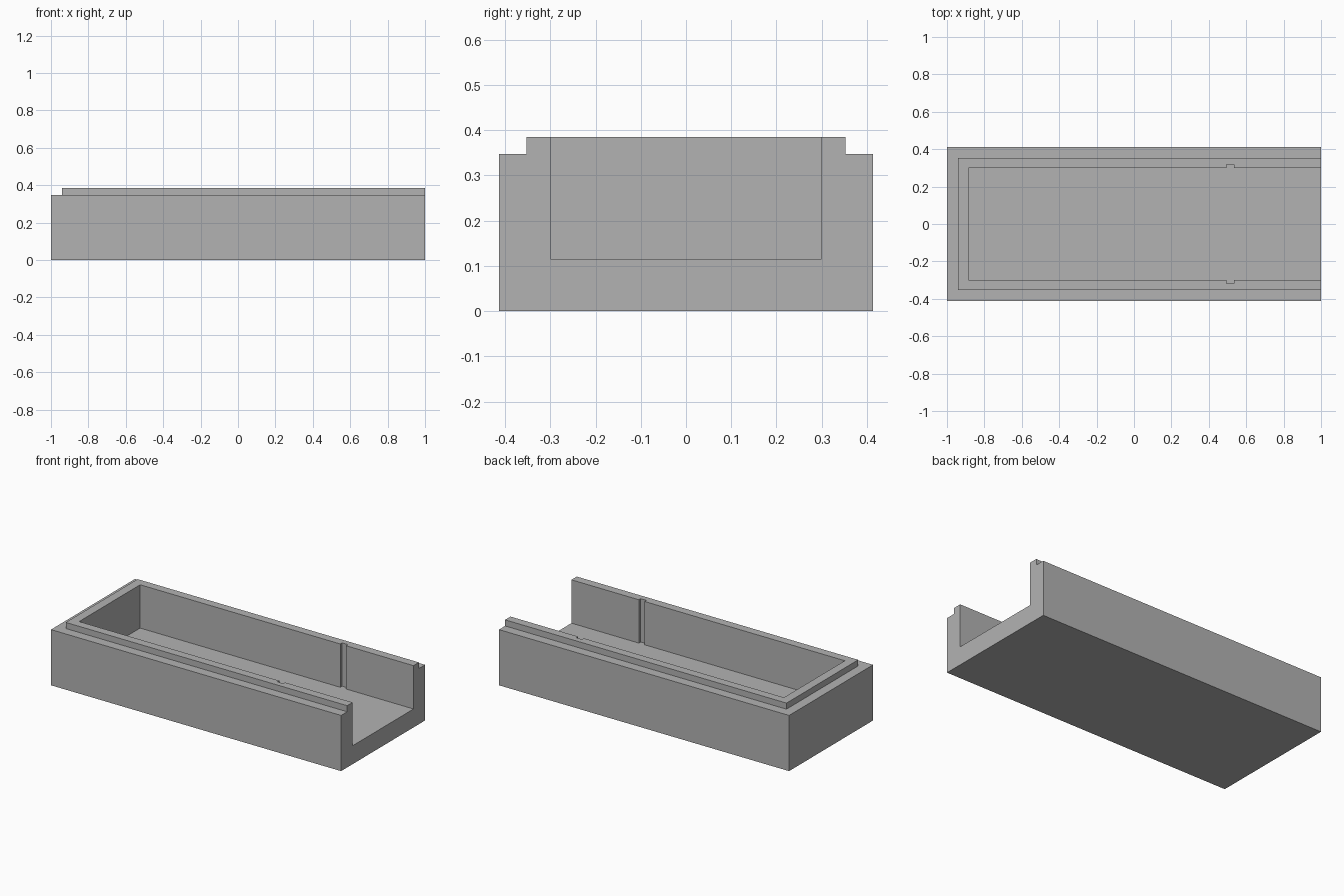
import bpy
import bmesh
from mathutils import Vector

default = bpy.data.objects.get("Cube")
if default:
    bpy.data.objects.remove(default, do_unlink=True)

HALF_WIDTH, HEIGHT = 0.413, 0.385
LIP_Y, LIP_X, LEDGE_Z = 0.353, -0.94, 0.347
WALL_Y, WALL_X, FLOOR_Z = 0.30, -0.885, 0.115
OVER = 0.1  # how far cutters reach past the body

grey = bpy.data.materials.new("plain grey")
grey.use_nodes = True
grey.diffuse_color = (0.45, 0.45, 0.45, 1)
grey.node_tree.nodes["Principled BSDF"].inputs["Base Color"].default_value = grey.diffuse_color


def box(name, low, high):
    low, high = Vector(low), Vector(high)
    bm = bmesh.new()
    bmesh.ops.create_cube(bm, size=1)
    for v in bm.verts:
        v.co = (low + high) / 2 + v.co * (high - low)
    mesh = bpy.data.meshes.new(name)
    bm.to_mesh(mesh)
    bm.free()
    mesh.materials.append(grey)
    obj = bpy.data.objects.new(name, mesh)
    bpy.context.collection.objects.link(obj)
    return obj


# Solid block, carved into an open-ended tray
tray = box("tray", (-1, -HALF_WIDTH, 0), (1, HALF_WIDTH, HEIGHT))

# Inner channel, open at the left end
top = HEIGHT + OVER
cutters = [box("channel_cutter", (WALL_X, -WALL_Y, FLOOR_Z), (1 + OVER, WALL_Y, top))]

# Ledge outside the raised lip, at the closed end
cutters.append(box("end_ledge_cutter", (-1 - OVER, -1, LEDGE_Z), (LIP_X, 1, top)))

for side, s in (("front", -1), ("back", 1)):
    # Ledge along each long side
    y = sorted((s * LIP_Y, s * (HALF_WIDTH + OVER)))
    cutters.append(box(side + "_ledge_cutter", (-1 - OVER, y[0], LEDGE_Z), (1 + OVER, y[1], top)))
    # Upright slot in each inner wall
    y = sorted((s * (WALL_Y - OVER), s * (WALL_Y + 0.018)))
    cutters.append(box(side + "_slot_cutter", (0.495, y[0], FLOOR_Z), (0.535, y[1], top)))

for cutter in cutters:
    cutter.hide_render = True
    mod = tray.modifiers.new(cutter.name, "BOOLEAN")
    mod.operation = "DIFFERENCE"
    mod.solver = "EXACT"
    mod.object = cutter

# Bake the cuts and remove the helpers
depsgraph = bpy.context.evaluated_depsgraph_get()
carved = bpy.data.meshes.new_from_object(tray.evaluated_get(depsgraph))
tray.modifiers.clear()
tray.data = carved
for cutter in cutters:
    bpy.data.objects.remove(cutter, do_unlink=True)
